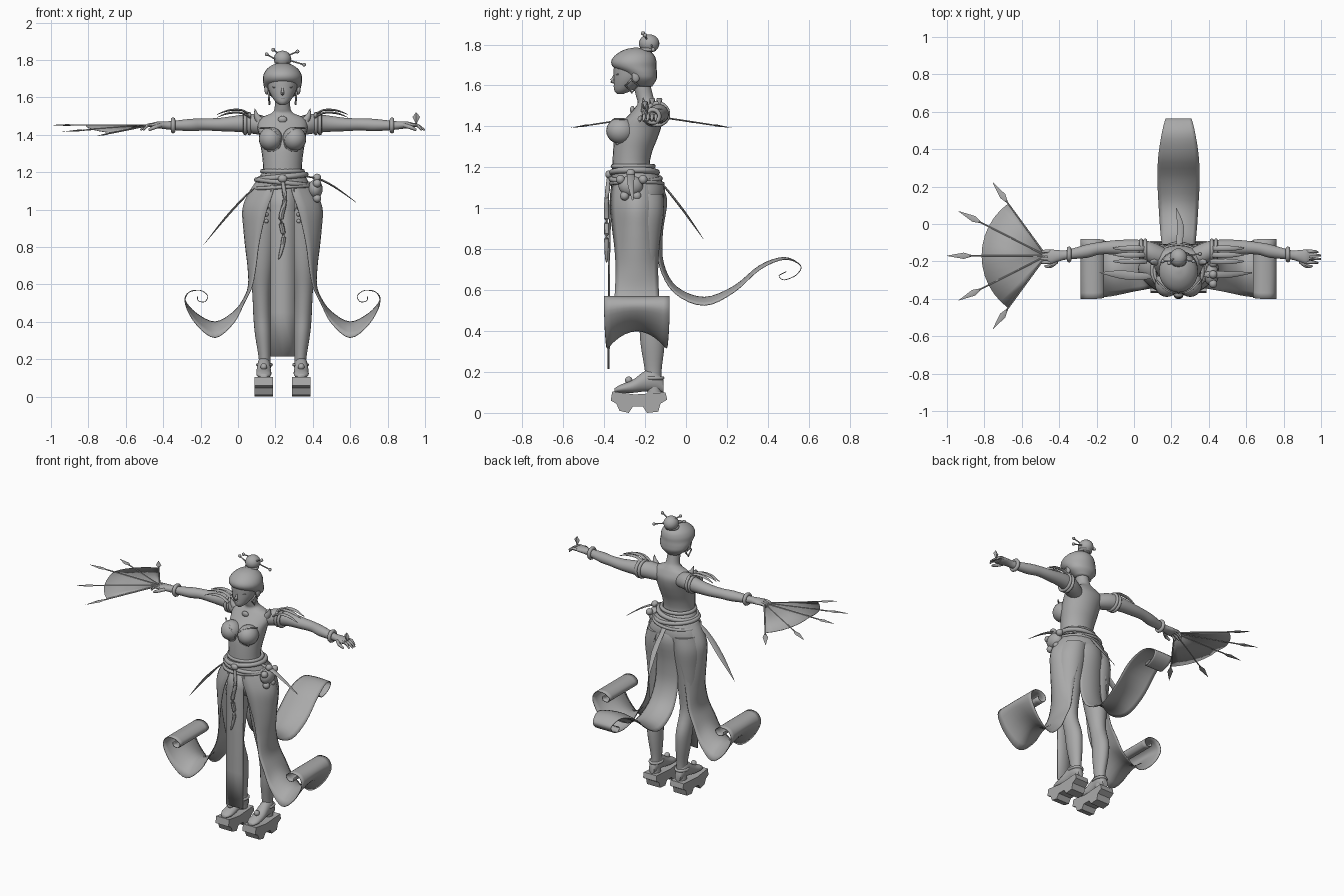
import bpy, bmesh, math
from mathutils import Vector

CX = 0.238                                   # body centre line
GREY = bpy.data.materials.new("plain_grey")
GREY.diffuse_color = (0.4, 0.4, 0.4, 1)


def finish(name, bm, angle=45, thick=0):
    bmesh.ops.translate(bm, verts=bm.verts, vec=(CX, 0, 0))
    bmesh.ops.recalc_face_normals(bm, faces=bm.faces)
    me = bpy.data.meshes.new(name)
    bm.to_mesh(me)
    bm.free()
    ob = bpy.data.objects.new(name, me)
    bpy.context.collection.objects.link(ob)
    me.materials.append(GREY)
    if thick:
        m = ob.modifiers.new("thickness", 'SOLIDIFY')
        m.thickness, m.offset = thick, 0
    bpy.ops.object.select_all(action='DESELECT')
    ob.select_set(True)
    bpy.context.view_layer.objects.active = ob
    bpy.ops.object.shade_smooth_by_angle(angle=math.radians(angle))
    return ob


def smooth(rows, n=4):
    """Catmull-Rom resampling of rows of numbers."""
    out = []
    for i in range(len(rows) - 1):
        a, b, c, d = rows[max(i - 1, 0)], rows[i], rows[i + 1], rows[min(i + 2, len(rows) - 1)]
        for k in range(n):
            t = k / n
            out.append([q + .5 * t * (r - p + t * (2 * p - 5 * q + 4 * r - s + t * (3 * (q - r) + s - p)))
                        for p, q, r, s in zip(a, b, c, d)])
    return out + [list(rows[-1])]


def grid(bm, rows, closed, caps=False):
    vs = [[bm.verts.new(p) for p in r] for r in rows]
    n = len(vs[0])
    for a, b in zip(vs, vs[1:]):
        for j in range(n if closed else n - 1):
            k = (j + 1) % n
            bm.faces.new((a[j], a[k], b[k], b[j]))
    if caps:
        bm.faces.new(vs[0])
        bm.faces.new(vs[-1])


def loft(name, rows, axis='z', s=1, seg=24):
    """Elliptic rings (t, u, v, ru, rv) stacked along an axis."""
    rings = []
    for t, u, v, ru, rv in smooth(rows):
        ring = []
        for k in range(seg):
            w = math.tau * k / seg
            p, q = u + ru * math.cos(w), v + rv * math.sin(w)
            x, y, z = {'z': (p, q, t), 'x': (t, p, q), 'y': (p, t, q)}[axis]
            ring.append((s * x, y, z))
        rings.append(ring)
    bm = bmesh.new()
    grid(bm, rings, True, True)
    return finish(name, bm, 60)


def tube(name, pts, radii, flat=1.0, s=1, n=4, seg=8):
    """Tapered cord or flattened leaf along a path."""
    rows = smooth([(*p, r) for p, r in zip(pts, radii)], n)
    ps = [Vector((s * r[0], r[1], r[2])) for r in rows]
    rings = []
    for i, p in enumerate(ps):
        q = (ps[min(i + 1, len(ps) - 1)] - ps[max(i - 1, 0)]).to_track_quat('Z', 'Y')
        r = max(rows[i][3], .0008)
        rings.append([p + q @ Vector((r * math.cos(math.tau * k / seg),
                                      r * flat * math.sin(math.tau * k / seg), 0)) for k in range(seg)])
    bm = bmesh.new()
    grid(bm, rings, True, True)
    return finish(name, bm)


def ball(name, c, r, s=1):
    bm = bmesh.new()
    bmesh.ops.create_uvsphere(bm, u_segments=20, v_segments=12, radius=1)
    bmesh.ops.scale(bm, verts=bm.verts, vec=r if isinstance(r, tuple) else (r, r, r))
    bmesh.ops.translate(bm, verts=bm.verts, vec=(s * c[0], c[1], c[2]))
    return finish(name, bm, 60)


def hoop(name, c, ra, rb, t, axis='z', s=1, tilt=0, seg=32):
    """Elliptic ring of round section around an axis."""
    A, B, N = [Vector(v) for v in {'z': ((1, 0, 0), (0, 1, 0), (tilt, 0, 1)),
                                   'x': ((0, 1, 0), (0, 0, 1), (1, 0, 0))}[axis]]
    rings = []
    for i in range(seg + 1):
        u = math.tau * i / seg
        d = A * math.cos(u) + B * math.sin(u)
        o = Vector((s * c[0], c[1], c[2] + tilt * math.cos(u))) + A * ra * math.cos(u) + B * rb * math.sin(u)
        rings.append([o + d * t * math.cos(math.tau * k / 8) + N * t * math.sin(math.tau * k / 8) for k in range(8)])
    bm = bmesh.new()
    grid(bm, rings, True)
    bmesh.ops.remove_doubles(bm, verts=bm.verts, dist=1e-5)
    return finish(name, bm, 60)


def ribbon(name, rows, side=0, yc=-.24):
    """Cloth strip; rows are (out, z, half width, wrap, sag)."""
    out = []
    for a, z, hw, wrap, sag in smooth(rows):
        line = []
        for k in range(11):
            u = k / 5 - 1
            o, h = a - wrap * u * u, z - sag * u * u
            line.append((side * o, yc + hw * u, h) if side else (hw * u, o, h))
        out.append(line)
    bm = bmesh.new()
    grid(bm, out, False)
    return finish(name, bm, 50, .004)


# Torso, neck and pelvis
loft("torso", [(1.13, 0, -.255, .125, .11), (1.2, 0, -.268, .105, .092), (1.27, 0, -.262, .107, .095),
               (1.34, 0, -.245, .117, .105), (1.4, 0, -.225, .125, .105), (1.45, 0, -.2, .135, .085),
               (1.49, 0, -.19, .115, .06), (1.515, 0, -.19, .06, .046), (1.54, 0, -.2, .043, .042),
               (1.6, 0, -.215, .04, .042), (1.64, 0, -.22, .04, .04)])
loft("hips", [(.93, 0, -.22, .05, .05), (.98, 0, -.22, .15, .11), (1.05, 0, -.225, .18, .122),
              (1.12, 0, -.235, .155, .125), (1.2, 0, -.262, .108, .096)])

# Head, hair and bun
loft("face", [(1.558, 0, -.322, .012, .014), (1.575, 0, -.308, .036, .042), (1.61, 0, -.285, .061, .068),
              (1.65, 0, -.265, .078, .088), (1.7, 0, -.255, .083, .096), (1.74, 0, -.25, .07, .08)])
loft("hair", [(1.595, 0, -.205, .05, .04), (1.63, 0, -.212, .088, .068), (1.66, 0, -.226, .1, .084),
              (1.69, 0, -.25, .104, .106), (1.72, 0, -.255, .102, .11), (1.75, 0, -.25, .085, .093),
              (1.775, 0, -.245, .05, .055), (1.785, 0, -.245, .008, .008)])
ball("hair_bun", (0, -.18, 1.805), (.047, .05, .045))
hoop("bun_band", (0, -.19, 1.775), .036, .036, .009)
tube("nose", [(0, -.346, 1.66), (0, -.356, 1.635), (0, -.362, 1.622), (0, -.345, 1.615)], [.004, .007, .01, .005])
ball("lips", (0, -.344, 1.596), (.017, .01, .008))
for i, (a, b) in enumerate([((-.03, -.2, 1.8), (-.085, -.2, 1.83)), ((.02, -.19, 1.82), (.08, -.2, 1.845)),
                            ((.03, -.17, 1.8), (.115, -.16, 1.775)), ((0, -.16, 1.82), (-.05, -.21, 1.855))]):
    tube(f"hairpin_{i}", [a, b], [.004, .004])
    ball(f"hairpin_bead_{i}", b, .01)

# Chest ornament and front cloth
ball("brooch", (0, -.262, 1.482), (.024, .012, .018))
bm = bmesh.new()
grid(bm, [[(-.063, y, z), (0, y - .004, z), (.063, y, z)]
          for y, z in ((-.355, 1.13), (-.368, 1.02), (-.375, .7), (-.375, .45), (-.376, .215))], False)
finish("front_panel", bm, 30, .006)
tube("front_cord", [(0, -.375, 1.16), (.012, -.387, 1.05), (-.008, -.388, .95), (.006, -.388, .85),
                    (-.012, -.388, .76), (-.022, -.388, .735)], [.01, .012, .013, .012, .008, .002])

# Belts and knots
for i, (z, ra, rb, t, tilt) in enumerate([(1.205, .108, .098, .012, 0), (1.175, .125, .11, .015, .012),
                                          (1.145, .14, .12, .013, -.015), (1.12, .152, .126, .01, .008)]):
    hoop(f"belt_{i}", (0, -.258 + i * .006, z), ra, rb, t, 'z', 1, tilt)
ball("belt_knot", (0, -.378, 1.165), (.025, .016, .02))
ball("hip_pouch", (.175, -.27, 1.11), (.04, .06, .05))
for i, (y, z) in enumerate([(-.32, 1.14), (-.21, 1.14), (-.27, 1.17), (-.3, 1.06), (-.24, 1.06)]):
    ball(f"pouch_bead_{i}", (.185, y, z), .022)

# Pointed sash tails at left, right and back
tube("left_tail", [(-.1, -.27, 1.16), (-.2, -.28, 1.07), (-.31, -.27, .95), (-.423, -.26, .81)],
     [.008, .02, .022, .001], .25)
tube("right_tail", [(.1, -.27, 1.18), (.19, -.27, 1.165), (.28, -.27, 1.12), (.392, -.26, 1.04)],
     [.008, .018, .016, .004], .3)
tube("back_tail", [(0, -.17, 1.18), (.005, -.1, 1.1), (.01, -.01, .985), (-.012, .085, .85)],
     [.008, .016, .018, .002], .3)

# Back train with curled end
ribbon("back_train", [(-.155, 1.16, .05, .01, 0), (-.095, 1.05, .07, .02, 0), (-.115, .88, .08, .02, 0),
                      (-.11, .73, .085, .02, .01), (-.045, .615, .095, .01, .03), (.09, .565, .105, 0, .04),
                      (.235, .62, .112, 0, .03), (.36, .72, .108, 0, .02), (.48, .76, .09, 0, .01),
                      (.56, .72, .07, 0, 0), (.54, .675, .065, 0, 0), (.48, .65, .06, 0, 0),
                      (.455, .67, .055, 0, 0), (.49, .69, .05, 0, 0)])

for s, tag in ((-1, "left"), (1, "right")):
    # Face details and earrings
    ball(f"{tag}_eye", (.034, -.331, 1.655), (.019, .012, .007), s)
    tube(f"{tag}_brow", [(.014, -.344, 1.672), (.038, -.334, 1.68), (.058, -.315, 1.672)], [.002, .004, .001], 1, s)
    ball(f"{tag}_ear", (.085, -.245, 1.645), (.012, .02, .03), s)
    tube(f"{tag}_earring", [(.075, -.265, 1.63), (.072, -.235, 1.6), (.07, -.265, 1.565),
                            (.072, -.295, 1.6), (.075, -.265, 1.63)], [.006] * 5, 1, s, 1)
    # Bust with edge trim
    ball(f"{tag}_bust", (.063, -.32, 1.378), (.064, .07, .064), s)
    tube(f"{tag}_bust_trim", [(.12, -.3, 1.435), (.07, -.35, 1.435), (.03, -.368, 1.405), (.012, -.352, 1.36),
                              (.03, -.345, 1.32), (.08, -.335, 1.315)], [.005] * 6, 1, s)
    # Arm, hand and fingers
    loft(f"{tag}_arm", [(.06, -.18, 1.44, .045, .045), (.14, -.155, 1.457, .058, .054), (.22, -.13, 1.46, .046, .046),
                        (.33, -.125, 1.455, .039, .036), (.42, -.13, 1.455, .033, .032),
                        (.49, -.145, 1.452, .036, .033), (.6, -.165, 1.45, .025, .023),
                        (.64, -.17, 1.452, .03, .02), (.68, -.175, 1.452, .038, .017),
                        (.7, -.175, 1.45, .03, .012)], 'x', s)
    for i, (y, dx) in enumerate([(-.205, .045), (-.185, .06), (-.165, .06), (-.147, .045)]):
        tube(f"{tag}_finger_{i}", [(.685, y, 1.452), (.72, y, 1.45), (.7 + dx, y - .003, 1.425)],
             [.01, .009, .005], 1, s)
    tube(f"{tag}_thumb", [(.65, -.2, 1.45), (.685, -.225, 1.44), (.715, -.225, 1.425)], [.011, .011, .006], 1, s)
    hoop(f"{tag}_bracelet", (.585, -.163, 1.45), .031, .031, .012, 'x', s)
    # Shoulder bands, arched strips and spike
    for i, x in enumerate((.178, .2)):
        hoop(f"{tag}_arm_band_{i}", (x, -.14, 1.46), .053, .053, .01, 'x', s)
    for i, y in enumerate((-.2, -.165, -.13)):
        h = 0 if i else -.015
        tube(f"{tag}_shoulder_strip_{i}", [(.17, y, 1.505 + h), (.22, y, 1.532 + h), (.29, y, 1.53 + h),
                                           (.35, y, 1.508 + h)], [.012, .014, .013, .003], .4, s)
    tube(f"{tag}_shoulder_spike", [(.125, -.2, 1.48), (.14, -.205, 1.505), (.148, -.21, 1.54)], [.022, .014, .001], 1, s)
    # Leg, foot and platform sandal
    loft(f"{tag}_leg", [(.1, .097, -.155, .03, .035), (.2, .096, -.16, .031, .04), (.33, .104, -.163, .043, .058),
                        (.43, .109, -.168, .047, .062), (.56, .113, -.2, .049, .055), (.7, .111, -.215, .066, .075),
                        (.85, .106, -.22, .084, .095), (.98, .1, -.22, .098, .112), (1.07, .085, -.22, .09, .11)], 'z', s)
    loft(f"{tag}_foot", [(-.35, .1, .11, .018, .01), (-.32, .1, .118, .038, .02), (-.26, .1, .13, .04, .032),
                         (-.2, .1, .155, .036, .05), (-.15, .098, .16, .035, .055), (-.11, .098, .13, .02, .03)], 'y', s)
    bm = bmesh.new()
    side = [(-.36, .105), (-.25, .09), (-.1, .1), (-.092, .065), (-.125, .045), (-.135, .006), (-.19, 0), (-.21, .03),
            (-.26, .03), (-.28, 0), (-.325, .01), (-.34, .045), (-.368, .06)]
    grid(bm, [[(s * x, y, z) for y, z in side] for x in (.052, .15)], True, True)
    finish(f"{tag}_sandal", bm, 30)
    hoop(f"{tag}_ankle_strap", (.097, -.16, .17), .036, .046, .009, 'z', s)
    ball(f"{tag}_sandal_bead", (.1, -.28, .16), .018, s)
    # Curling side cloth and its buttons
    ribbon(f"{tag}_side_panel", [(.14, 1.15, .115, .1, 0), (.185, 1.08, .128, .13, 0), (.213, 1, .13, .13, 0),
                                 (.208, .9, .12, .1, 0), (.198, .8, .108, .07, 0), (.186, .7, .103, .045, 0),
                                 (.182, .6, .107, .02, .01), (.205, .53, .115, 0, .03), (.26, .455, .125, 0, .06),
                                 (.36, .4, .145, 0, .085), (.46, .445, .155, 0, .06), (.52, .515, .16, 0, .02),
                                 (.5, .558, .16, 0, 0), (.44, .568, .16, 0, 0), (.4, .54, .155, 0, 0),
                                 (.415, .508, .15, 0, 0), (.45, .512, .15, 0, 0), (.455, .535, .15, 0, 0)], s)
    for i in range(3):
        ball(f"{tag}_button_{i}", (.086, -.335 + .004 * i, 1.01 - .036 * i), (.011, .012, .011), s)

# Folding fan in the left hand: web, ribs and blades
HUB = Vector((-.47 - CX, -.17, 1.452))


def fan_point(deg, r, lift=0):
    a = math.radians(deg)
    return HUB + Vector((-r * math.cos(a), r * math.sin(a), lift - .15 * r * abs(math.sin(a))))


bm = bmesh.new()
grid(bm, [[fan_point(d, r) for d in range(-54, 55, 9)] for r in (.015, .18, .345)], False)
finish("fan_web", bm, 30, .003)
for i, (d, r) in enumerate([(-54, .485), (-27, .525), (0, .53), (27, .525), (54, .485)]):
    tube(f"fan_rib_{i}", [fan_point(d, .01), fan_point(d, r - .12)], [.005, .004], 1, 1, 1, 6)
    tube(f"fan_blade_{i}", [fan_point(d, r - .14), fan_point(d, r - .09), fan_point(d, r)],
         [.002, .017, .0008], .3, 1, 1, 4)

# Small charm at the right hand
tube("hand_charm", [(.715, -.19, 1.46), (.715, -.19, 1.495), (.715, -.19, 1.52)], [.002, .02, .001], .5, 1, 1, 4)
